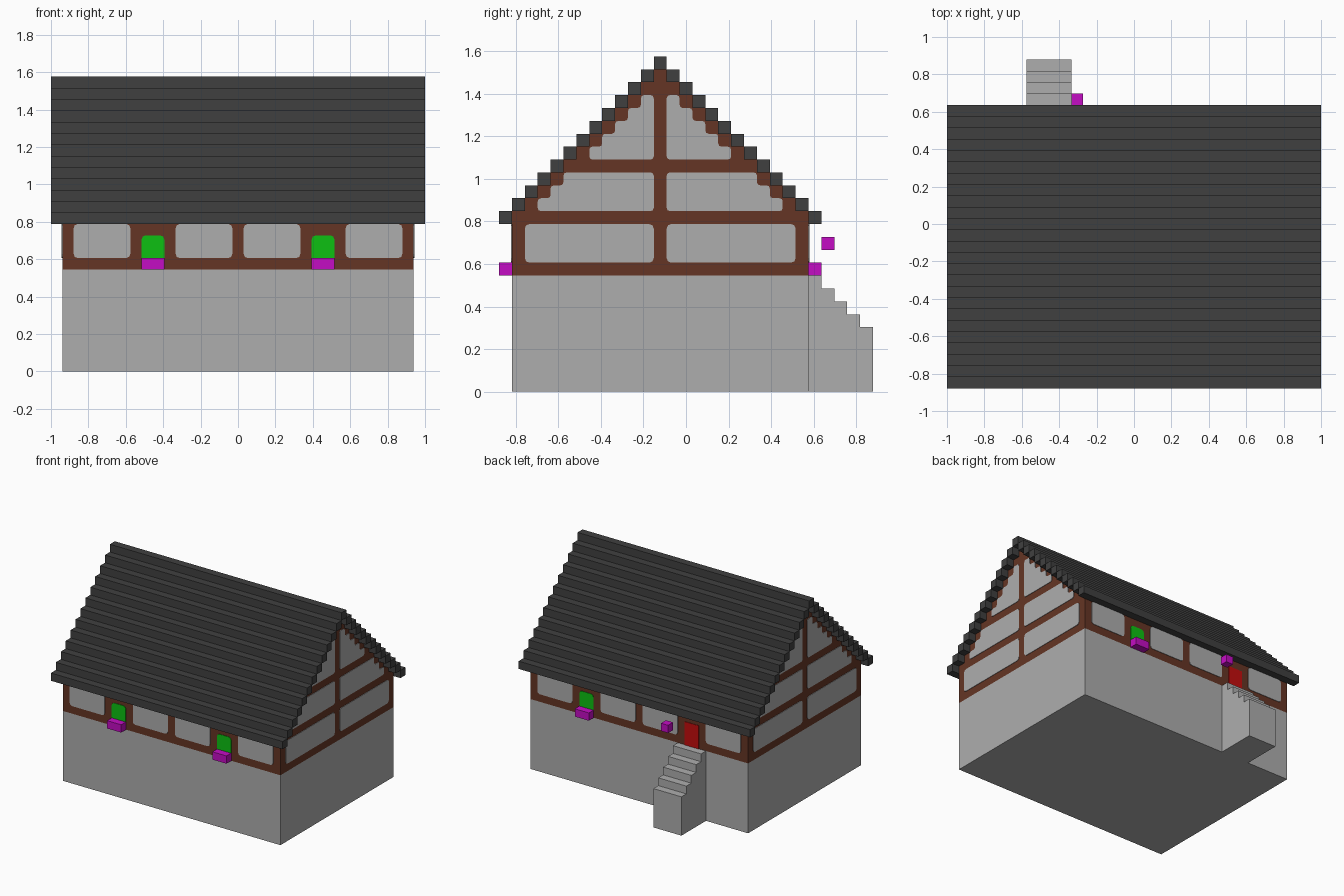
import bpy, bmesh
from mathutils import Vector

if "Cube" in bpy.data.objects:
    bpy.data.objects.remove(bpy.data.objects["Cube"], do_unlink=True)

U = 2 / 33          # one building block
SKIN = 0.004        # thickness of painted plates
RIDGE = -2          # y of the ridge, in blocks


def material(name, color):
    mat = bpy.data.materials.new(name)
    mat.use_nodes = True
    mat.diffuse_color = (*color, 1)
    mat.node_tree.nodes["Principled BSDF"].inputs["Base Color"].default_value = (*color, 1)
    return mat


STONE = material("light grey stone", (0.42, 0.42, 0.42))
ROOF = material("charcoal roof", (0.051, 0.051, 0.051))
WOOD = material("brown timber", (0.13, 0.036, 0.018))
GREEN = material("green window", (0.004, 0.53, 0.006))
PURPLE = material("purple", (0.55, 0.004, 0.55))
RED = material("red door", (0.55, 0.004, 0.004))


def prism(name, outline, axis, start, end, mat):
    """Extrude an outline (horizontal, height) along x or y; start and end in metres."""
    def place(p, q, d):
        return (d, p * U, q * U) if axis == "x" else (p * U, d, q * U)
    bm = bmesh.new()
    face = bm.faces.new([bm.verts.new(place(p, q, start)) for p, q in outline])
    new = bmesh.ops.extrude_face_region(bm, geom=[face])["geom"]
    shift = Vector(place(0, 0, end - start))
    bmesh.ops.translate(bm, vec=shift, verts=[v for v in new if isinstance(v, bmesh.types.BMVert)])
    bm.faces.ensure_lookup_table()
    if face.is_valid and not any(len(e.link_faces) < 2 for e in face.edges):
        pass
    else:
        bmesh.ops.holes_fill(bm, edges=bm.edges[:], sides=0)
    bmesh.ops.recalc_face_normals(bm, faces=bm.faces[:])
    mesh = bpy.data.meshes.new(name)
    bm.to_mesh(mesh)
    bm.free()
    mesh.materials.append(mat)
    obj = bpy.data.objects.new(name, mesh)
    bpy.context.collection.objects.link(obj)
    return obj


def rect(a, b, c, d):
    return [(a, c), (b, c), (b, d), (a, d)]


def box(name, x0, x1, y0, y1, z0, z1, mat):
    return prism(name, rect(x0, x1, z0, z1), "y", y0 * U, y1 * U, mat)


def rounded(outline, radius=0.36, keep=()):
    """Soften every corner of an outline except the kept ones."""
    result = []
    for i, point in enumerate(outline):
        p = Vector(point)
        if i in keep:
            result.append(p)
            continue
        a = (Vector(outline[i - 1]) - p).normalized() * radius
        b = (Vector(outline[(i + 1) % len(outline)]) - p).normalized() * radius
        result += [p + a, p + (a + b) * 0.28, p + b]
    return result


def stairs_outline(inner, reach, z0, z1):
    """Outline whose outer edge steps inward one block per level."""
    pts = [(inner, z0)]
    for z in range(z0, z1):
        pts += [(reach - z, z), (reach - z, z + 1)]
    return pts + [(inner, z1)]


# Stone base and timber upper body with stepped gable
box("stone_base", -15.5, 15.5, -13.5, 9.5, 0, 9, STONE)
half = [(11.5, 9), (11.5, 14)] + stairs_outline(0, 24.5, 14, 25)[1:-1]
body = [(RIDGE + t, z) for t, z in half] + [(RIDGE - t, z) for t, z in reversed(half)]
prism("timber_body", body, "x", -15.5 * U, 15.5 * U, WOOD)

# Roof courses, stepping up to the ridge
for k in range(12):
    for side, label in ((-1, "front"), (1, "back")):
        mid = RIDGE + side * (12 - k)
        box(f"roof_{label}_{k + 1}", -16.5, 16.5, mid - 0.5, mid + 0.5, 13 + k, 14 + k, ROOF)
box("roof_ridge", -16.5, 16.5, RIDGE - 0.5, RIDGE + 0.5, 25, 26, ROOF)

# Plaster panels on both gables
gable_panels = {
    "lower": rounded(rect(0.5, 10.5, 10, 13)),
    "middle": rounded(stairs_outline(0.5, 23.5, 14, 17), 0.25),
    "upper": rounded(stairs_outline(0.5, 23.5, 18, 23), 0.25),
}
for end, end_name in ((1, "left"), (-1, "right")):
    wall = end * 15.5 * U
    for level, outline in gable_panels.items():
        for side, label in ((-1, "front"), (1, "back")):
            pts = [(RIDGE + side * t, z) for t, z in outline]
            prism(f"{end_name}_gable_{level}_{label}", pts, "x", wall, wall + end * SKIN, STONE)

# Long walls: plaster panels, windows with flower boxes, and the door
window = rounded(rect(6.5, 8.5, 10, 12), keep=(0, 1))
for face, wall_name, y in ((-1, "front", -13.5), (1, "back", 9.5)):
    start, end = y * U, y * U + face * SKIN
    for side, label in ((-1, "right"), (1, "left")):
        for a, b, part in ((0.5, 5.5, "inner"), (9.5, 14.5, "outer")):
            pts = [(side * p, q) for p, q in rounded(rect(a, b, 10, 13))]
            prism(f"{wall_name}_panel_{label}_{part}", pts, "y", start, end, STONE)
        if wall_name == "back" and label == "right":
            prism("door", rect(-8.5, -6.5, 9, 12), "y", start, end, RED)
            continue
        pts = [(side * p, q) for p, q in window]
        prism(f"{wall_name}_window_{label}", pts, "y", start, end, GREEN)
        x = side * 7.5
        box(f"{wall_name}_flower_box_{label}", x - 1, x + 1, min(y, y + face),
            max(y, y + face), 9, 10, PURPLE)

# Stone steps up to the door, and the lamp beside it
steps = [(9.5, 0), (14.5, 0)]
for i in range(5):
    steps += [(14.5 - i, 5 + i), (13.5 - i, 5 + i)]
prism("door_steps", steps, "x", -9.5 * U, -5.5 * U, STONE)
box("lamp", -5.5, -4.5, 10.5, 11.5, 11, 12, PURPLE)
